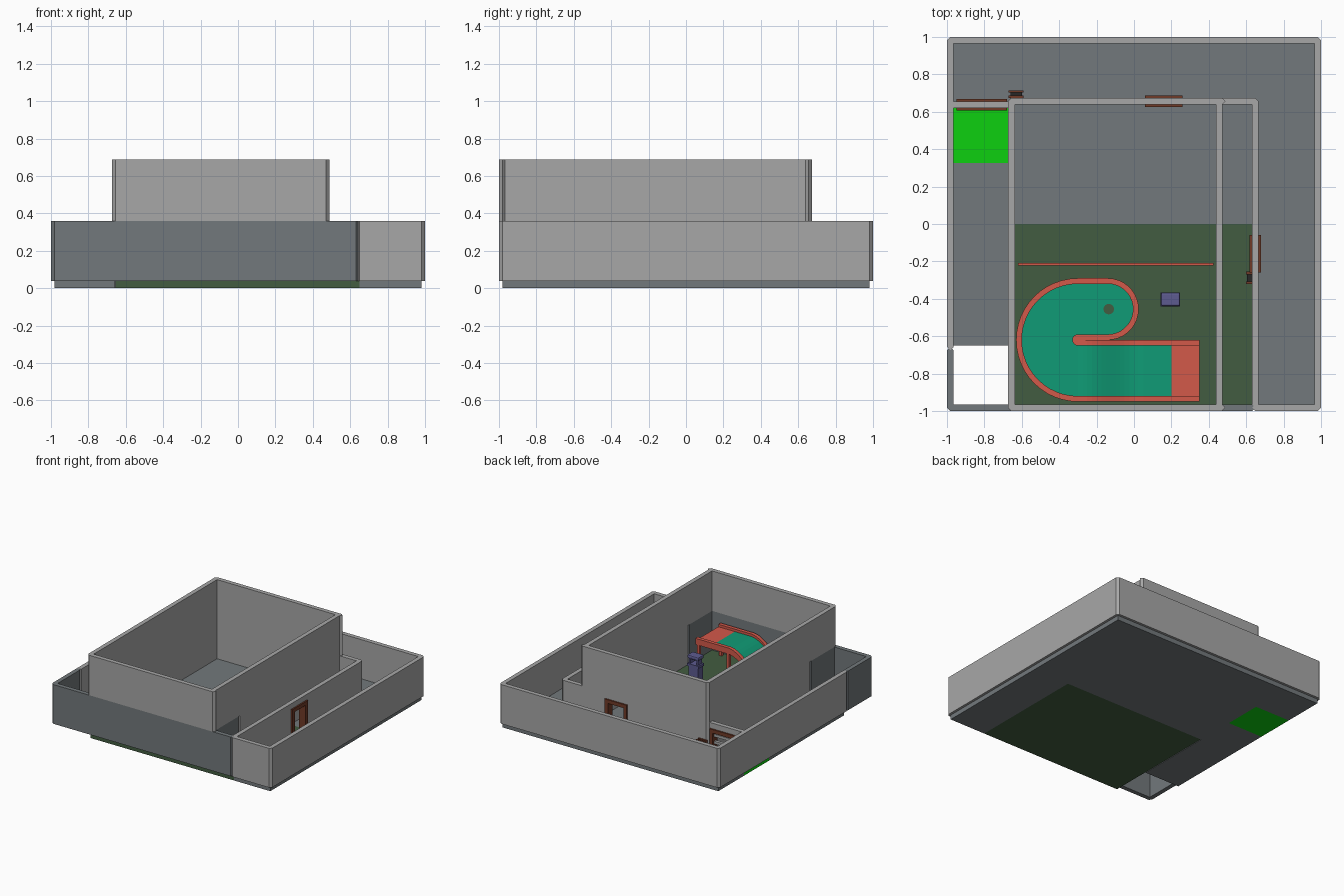
import bpy, bmesh, math

if "Cube" in bpy.data.objects:
    bpy.data.objects.remove(bpy.data.objects["Cube"])


def material(name, rgb):
    m = bpy.data.materials.new(name)
    m.diffuse_color = (*rgb, 1)
    m.use_nodes = True
    m.node_tree.nodes["Principled BSDF"].inputs["Base Color"].default_value = m.diffuse_color
    return m


LIGHT = material("light_grey", (0.39, 0.39, 0.39))
DARK = material("slate_grey", (0.17, 0.19, 0.2))
FLOORGREEN = material("dark_green", (0.055, 0.108, 0.052))
BRIGHT = material("bright_green", (0.004, 0.63, 0.005))
RED = material("coral_red", (0.65, 0.1, 0.068))
TEAL = material("teal_green", (0.005, 0.33, 0.18))
BROWN = material("brown", (0.16, 0.042, 0.02))
BLUE = material("muted_blue", (0.11, 0.105, 0.28))
BLACK = material("charcoal", (0.02, 0.02, 0.02))


def finish(name, bm, *mats):
    bmesh.ops.recalc_face_normals(bm, faces=bm.faces)
    me = bpy.data.meshes.new(name)
    bm.to_mesh(me)
    bm.free()
    for m in mats:
        me.materials.append(m)
    ob = bpy.data.objects.new(name, me)
    bpy.context.collection.objects.link(ob)
    return ob


def prism(name, outline, z0, z1, mat):
    bm = bmesh.new()
    f = bm.faces.new([bm.verts.new((x, y, z0)) for x, y in outline])
    ext = bmesh.ops.extrude_face_region(bm, geom=[f])
    for v in ext["geom"]:
        if isinstance(v, bmesh.types.BMVert):
            v.co.z = z1
    return finish(name, bm, mat)


def box(name, x0, x1, y0, y1, z0, z1, mat):
    return prism(name, [(x0, y0), (x1, y0), (x1, y1), (x0, y1)], z0, z1, mat)


def disc(name, x, y, r, z0, z1, mat, n=24):
    ring = [(x + r * math.cos(math.tau * i / n), y + r * math.sin(math.tau * i / n)) for i in range(n)]
    return prism(name, ring, z0, z1, mat)


H = 0.018                        # half wall thickness
Z0, Z1, Z2 = 0.038, 0.36, 0.688  # slab top, low wall top, high wall top


def wall(name, axis, c, a, b, z0=Z0, z1=Z1, mat=LIGHT):
    """Wall centred on c, running from a to b along the axis, with pointed ends."""
    pts = [(a, c), (a + H, c - H), (b - H, c - H), (b, c), (b - H, c + H), (a + H, c + H)]
    if axis == "y":
        pts = [(y, x) for x, y in pts]
    prism(name, pts, z0, z1, mat)


def bar(name, axis, c, half, a, b, z0, z1, mat):
    if axis == "x":
        box(name, a, b, c - half, c + half, z0, z1, mat)
    else:
        box(name, c - half, c + half, a, b, z0, z1, mat)


def door_wall(name, axis, c, a, b, d0, d1, top=0.315, frame=0.03):
    """Wall with a framed opening between d0 and d1."""
    wall(name + "_part_1", axis, c, a, d0 + H)
    wall(name + "_part_2", axis, c, d1 - H, b)
    bar(name + "_lintel", axis, c, H, d0 - 0.01, d1 + 0.01, top - 0.01, Z1, LIGHT)
    bar(name + "_jamb_1", axis, c, 0.03, d0, d0 + frame, Z0, top, BROWN)
    bar(name + "_jamb_2", axis, c, 0.03, d1 - frame, d1, Z0, top, BROWN)
    bar(name + "_head", axis, c, 0.03, d0 + frame, d1 - frame, top - frame, top, BROWN)


# Floor slabs, with the front left corner left open
box("room_floor", -0.655, 0.65, -0.98, 0, 0, Z0, FLOORGREEN)
box("right_floor", 0.65, 0.98, -0.98, 0, 0, Z0, DARK)
box("main_floor", -0.66, 0.98, 0, 0.98, 0, Z0, DARK)
box("left_floor", -0.98, -0.66, -0.65, 0.325, 0, Z0, DARK)
box("green_floor", -0.98, -0.66, 0.325, 0.645, 0, Z0, BRIGHT)
box("back_left_floor", -0.98, -0.66, 0.645, 0.98, 0, Z0, DARK)

# Outer walls
E = 1 - H
wall("outer_back_wall", "x", E, -1, 1)
wall("outer_right_wall", "y", E, -1, 1)
wall("outer_left_wall", "y", -E, -0.675, 1)
wall("outer_left_dark_wall", "y", -E, -1, -0.657, mat=DARK)
wall("outer_front_wall", "x", -E, 0.632, 1)
wall("outer_front_dark_wall", "x", -E, -1, 0.65, mat=DARK)

# Inner low walls, dark near the front
for side, x in (("left", -0.655), ("right", 0.456)):
    wall(side + "_room_dark_wall", "y", x, -0.985, -0.65, mat=DARK)
    wall(side + "_room_wall", "y", x, -0.668, 0.674)
door_wall("corridor_wall", "y", 0.648, -0.999, 0.674, -0.26, -0.06)
door_wall("room_back_wall", "x", 0.656, -0.673, 0.666, 0.06, 0.26)
door_wall("gate_wall", "x", 0.638, -0.99, -0.66, -0.95, -0.68)

# Gate bars
for i in range(4):
    z = 0.075 + i * 0.058
    box("gate_bar_%d" % i, -0.92, -0.71, 0.626, 0.65, z, z + 0.022, LIGHT)

# Tall upper walls
wall("upper_left_wall", "y", -0.655, -1, 0.674, Z1, Z2)
wall("upper_right_wall", "y", 0.456, -1, 0.674, Z1, Z2)
wall("upper_front_wall", "x", -E, -0.673, 0.488, Z1, Z2)
wall("upper_back_wall", "x", 0.656, -0.673, 0.49, Z1, Z2)

# Push buttons beside the gate and the corridor door
for i, s in enumerate((-1, 1)):
    box("gate_button_plate_%d" % i, -0.67, -0.59, 0.695 + s * 0.014 - 0.006, 0.695 + s * 0.014 + 0.006, 0.15, 0.22, BROWN)
    box("door_button_plate_%d" % i, 0.6, 0.63, -0.288 + s * 0.026 - 0.007, -0.288 + s * 0.026 + 0.007, 0.15, 0.22, BROWN)
box("gate_button", -0.66, -0.6, 0.67, 0.712, 0.165, 0.205, BLACK)
box("door_button", 0.605, 0.635, -0.31, -0.265, 0.165, 0.205, BLACK)


# Raised ball track: sections swept along a path
def sweep(name, stations, section, red_from=0.2):
    bm = bmesh.new()
    rings = [[bm.verts.new((x + nx * o, y + ny * o, z + dz)) for o, dz in section]
             for x, y, nx, ny, z in stations]
    for s, (r0, r1) in enumerate(zip(rings, rings[1:])):
        for i in range(len(section)):
            j = (i + 1) % len(section)
            f = bm.faces.new((r0[i], r0[j], r1[j], r1[i]))
            is_bed = section[i][1] == 0 and section[j][1] == 0
            f.material_index = 1 if is_bed and stations[s][0] <= red_from + 1e-4 else 0
    bm.faces.new(rings[0])
    bm.faces.new(rings[-1])
    bmesh.ops.remove_doubles(bm, verts=bm.verts, dist=1e-5)
    return finish(name, bm, RED, TEAL)


def ramp(x):
    t = min(1, max(0, (x + 0.3) / 0.35))
    return 0.065 + 0.205 * t * t * (3 - 2 * t)


LOW = ramp(-1)
path = [(x, -0.785, 0, -1, ramp(x)) for x in [0.35, 0.2, 0.05]]
path += [(x, -0.785, 0, -1, ramp(x)) for x in [0.05 - 0.35 * i / 14 for i in range(1, 14)]]
for i in range(25):
    a = math.radians(270 - 180 * i / 24)
    c, s = math.cos(a), math.sin(a)
    path.append((-0.3 + 0.165 * c, -0.62 + 0.165 * s, c, s, LOW))
path.append((-0.14, -0.455, 0, 1, LOW))
half = [(0.135, 0), (0.135, 0.02), (0.165, 0.02), (0.165, -0.03)]
sweep("ball_track", path, [(-o, z) for o, z in reversed(half)] + half)
turn = [math.radians(90 - 180 * i / 18) for i in range(19)]
sweep("track_round_end", [(-0.14, -0.455, math.cos(a), math.sin(a), LOW) for a in turn],
      [(0, -0.03), (0, 0)] + half)
# Rounded tip of the divider inside the turn
disc("divider_tip", -0.3, -0.62, 0.03, LOW - 0.02, LOW + 0.02, RED)
disc("track_hole", -0.135, -0.455, 0.028, LOW - 0.003, LOW + 0.002, FLOORGREEN)
# Track legs
for x in (0.33, 0.06):
    for y in (-0.93, -0.64):
        box("track_leg", x - 0.012, x + 0.012, y - 0.012, y + 0.012, Z0, 0.25, RED)
# Low barrier across the room
box("floor_barrier", -0.62, 0.425, -0.222, -0.209, Z0, 0.07, RED)

# Blue bin with a raised hood
box("bin_body", 0.15, 0.24, -0.433, -0.373, Z0, 0.2, BLUE)
box("bin_rim", 0.143, 0.247, -0.44, -0.366, 0.19, 0.21, BLUE)
for x in (0.155, 0.223):
    box("bin_post", x, x + 0.012, -0.43, -0.376, 0.21, 0.25, BLUE)
lid = box("bin_hood", 0.143, 0.247, -0.44, -0.366, 0.25, 0.28, BLUE)
bev = lid.modifiers.new("soft_edges", "BEVEL")
bev.width = 0.01
bev.segments = 2
